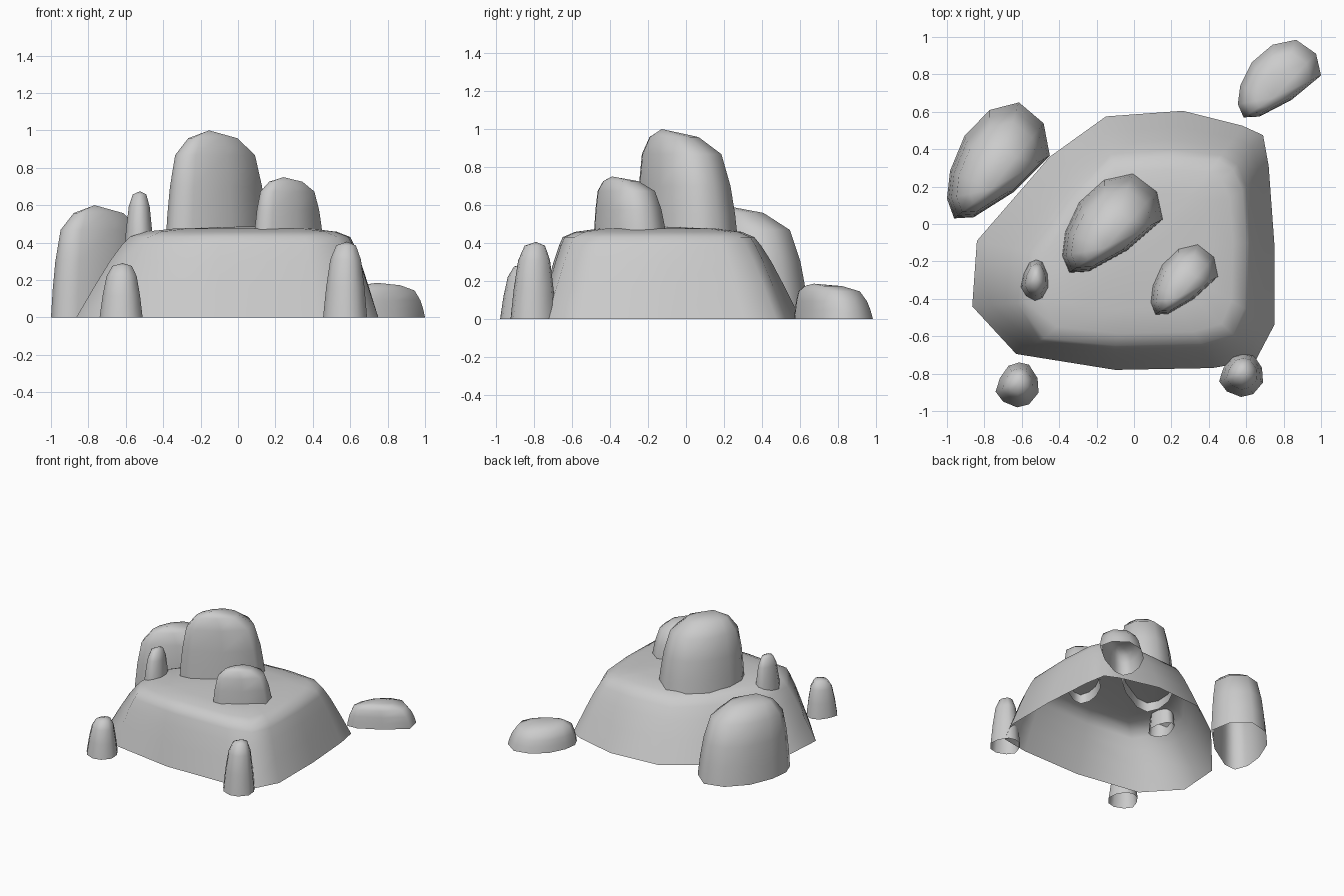
import bpy
import bmesh
from mathutils import Vector

if "Cube" in bpy.data.objects:
    bpy.data.objects.remove(bpy.data.objects["Cube"], do_unlink=True)

stone = bpy.data.materials.new("grey stone")
stone.use_nodes = True
stone.diffuse_color = (0.6, 0.6, 0.6, 1)
stone.node_tree.nodes["Principled BSDF"].inputs["Base Color"].default_value = (0.6, 0.6, 0.6, 1)


def loft(name, rings, tip):
    """Smooth shell through stacked rings, closed by a tip and open below."""
    bm = bmesh.new()
    loops = [[bm.verts.new(p) for p in ring] for ring in rings]
    top = bm.verts.new(tip)
    n = len(loops[0])
    for low, high in zip(loops, loops[1:]):
        for i in range(n):
            j = (i + 1) % n
            bm.faces.new((low[i], low[j], high[j], high[i]))
    for i in range(n):
        bm.faces.new((loops[-1][i], loops[-1][(i + 1) % n], top))
    for f in bm.faces:
        f.smooth = True
    mesh = bpy.data.meshes.new(name)
    bm.to_mesh(mesh)
    bm.free()
    mesh.materials.append(stone)
    obj = bpy.data.objects.new(name, mesh)
    bpy.context.collection.objects.link(obj)


# Mound: foot outline and shoulder outline, blended at several heights
foot = [(-.15, .575), (-.45, .36), (-.84, -.09), (-.865, -.44), (-.63, -.695),
        (-.1, -.78), (.42, -.77), (.65, -.73), (.75, -.54), (.75, -.1),
        (.72, .31), (.69, .475), (.58, .525), (.26, .605)]
shoulder = [(-.12, .34), (-.33, .14), (-.55, -.15), (-.58, -.42), (-.48, -.61),
            (-.1, -.65), (.36, -.64), (.53, -.59), (.59, -.45), (.6, -.1),
            (.58, .18), (.53, .29), (.45, .34), (.2, .36)]
centre = Vector((.05, -.15))
rings = []
for blend, z in ((0, 0), (.35, .17), (.63, .3), (.85, .385), (1, .43)):
    rings.append([(*Vector(a).lerp(Vector(b), blend), z) for a, b in zip(foot, shoulder)])
for shrink, z in ((.87, .458), (.62, .475)):
    rings.append([(*centre.lerp(Vector(p), shrink), z) for p in shoulder])
loft("mound", rings, (*centre, .487))

# Boulder and pillar outlines fit a box from -1 to 1
long_outline = [(-1, -.66), (-.86, -1), (-.48, -.98), (.29, -.55), (1, .08),
                (.88, .64), (.4, 1), (-.17, .87), (-.66, .42), (-.94, -.18)]
round_outline = [(-1, -.3), (-.65, -.75), (0, -1), (.55, -.87), (1, -.35),
                 (.95, .3), (.55, .9), (.1, 1), (-.4, .85), (-.8, .3)]
long_profile = ((0, 1), (.25, .96), (.5, .9), (.78, .78), (.93, .48))
round_profile = ((0, 1), (.4, .87), (.76, .7), (.95, .45))


def rock(name, x0, x1, y0, y1, z0, z1, outline, profile, lean):
    mid = Vector(((x0 + x1) / 2, (y0 + y1) / 2))
    hx, hy = (x1 - x0) / 2, (y1 - y0) / 2
    shift = Vector((lean[0] * hx, lean[1] * hy))
    levels = []
    for t, s in profile:
        c = mid + shift * (1 - s)
        levels.append([(c.x + u * hx * s, c.y + v * hy * s, z0 + t * (z1 - z0))
                       for u, v in outline])
    loft(name, levels, (*(mid + shift), z1))


# Long leaning boulders
for name, *box in (("tall_boulder", -.387, .16, -.262, .275, .4, 1),
                   ("side_boulder", -1, -.45, .03, .65, 0, .6),
                   ("small_boulder", .085, .455, -.487, -.1, .4, .75),
                   ("low_boulder", .555, 1, .57, .985, 0, .185)):
    rock(name, *box, long_outline, long_profile, (-.15, -.5))

# Slim round pillars
for name, *box in (("mound_pillar", -.61, -.45, -.425, -.18, .33, .675),
                   ("front_right_pillar", -.74, -.51, -.98, -.74, 0, .29),
                   ("front_left_pillar", .455, .69, -.925, -.685, 0, .405)):
    rock(name, *box, round_outline, round_profile, (.08, .12))
